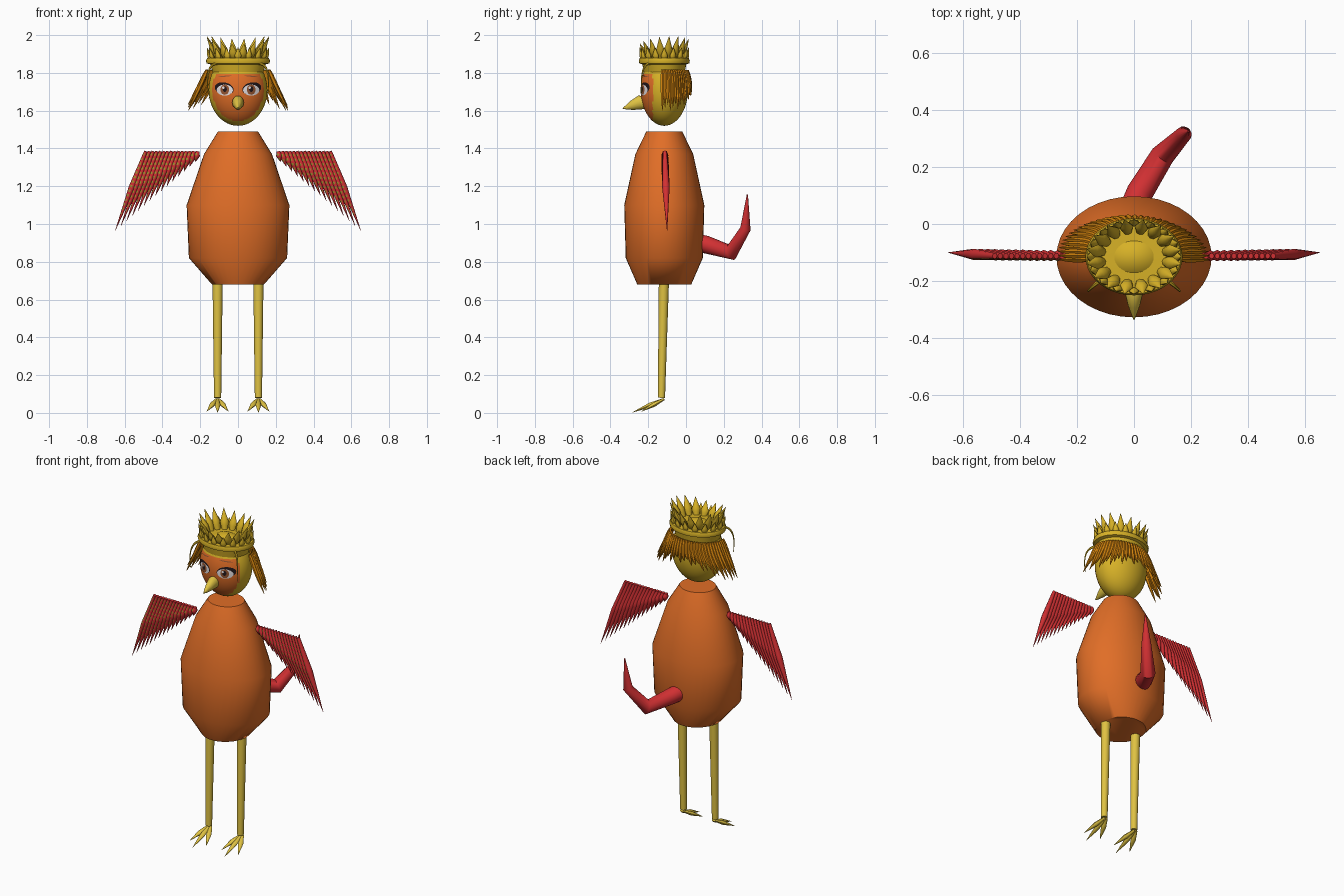
import bpy, bmesh, math
from mathutils import Vector

cube = bpy.data.objects.get("Cube")
if cube:
    bpy.data.objects.remove(cube)


def material(name, r, g, b):
    m = bpy.data.materials.new(name)
    m.use_nodes = True
    m.diffuse_color = (r, g, b, 1)
    m.node_tree.nodes["Principled BSDF"].inputs["Base Color"].default_value = (r, g, b, 1)
    return m


ORANGE = material("body orange", 0.75, 0.155, 0.02)
RED = material("feather red", 0.65, 0.03, 0.033)
GOLD = material("crown gold", 0.68, 0.44, 0.02)
PALE = material("leg yellow", 0.74, 0.54, 0.055)
HAIR = material("hair amber", 0.66, 0.23, 0.004)
OLIVE = material("fleck olive", 0.36, 0.27, 0.03)
WHITE = material("eye white", 0.85, 0.8, 0.82)
BROWN = material("iris brown", 0.3, 0.09, 0.03)
BLACK = material("lash black", 0.015, 0.008, 0.01)

CY = -0.115                      # depth of the figure's axis
HEAD = Vector((0, CY, 1.71))
HR = Vector((0.155, 0.125, 0.19))


def finish(name, bm, *mats):
    bmesh.ops.recalc_face_normals(bm, faces=bm.faces)
    mesh = bpy.data.meshes.new(name)
    bm.to_mesh(mesh)
    bm.free()
    for m in mats:
        mesh.materials.append(m)
    ob = bpy.data.objects.new(name, mesh)
    bpy.context.collection.objects.link(ob)
    bpy.ops.object.select_all(action='DESELECT')
    ob.select_set(True)
    bpy.context.view_layer.objects.active = ob
    bpy.ops.object.shade_smooth_by_angle(angle=0.9)
    return ob


def loft(bm, rings, rule=None):
    """Skin a list of closed rings of points and cap both ends."""
    vs = [[bm.verts.new(p) for p in ring] for ring in rings]
    n = len(vs[0])
    for i in range(len(vs) - 1):
        for k in range(n):
            j = (k + 1) % n
            f = bm.faces.new((vs[i][k], vs[i][j], vs[i + 1][j], vs[i + 1][k]))
            if rule:
                f.material_index = rule(i, k)
    bm.faces.new(vs[0])
    bm.faces.new(vs[-1])


def oval(rx, ry, z, n=40):
    return [Vector((rx * math.cos(a), CY + ry * math.sin(a), z))
            for a in (math.tau * k / n for k in range(n))]


def tube(bm, pts, radii, sides=8, flat=1.0, ref=(0, 1, 0), rule=None):
    """Tapered tube through pts; flat scales the radius along ref."""
    pts = [Vector(p) for p in pts]
    rings = []
    for i, p in enumerate(pts):
        t = (pts[min(i + 1, len(pts) - 1)] - pts[max(i - 1, 0)]).normalized()
        u = t.cross(Vector(ref)).normalized()
        v = u.cross(t)
        rings.append([p + u * radii[i] * math.cos(a) + v * radii[i] * flat * math.sin(a)
                      for a in (math.tau * k / sides for k in range(sides))])
    loft(bm, rings, rule)


def leaf(bm, a, b, r, peak=0.4, n=7, **kw):
    """Spindle from a to b, widest at peak."""
    a, b = Vector(a), Vector(b)
    ts = [i / n for i in range(n + 1)]
    radii = [r * (0.5 + 0.5 * t / peak if t < peak else (1 - t) / (1 - peak)) + 0.0008 for t in ts]
    tube(bm, [a.lerp(b, t) for t in ts], radii, **kw)


def bend(a, b, c, n=8):
    """Points of a quadratic curve."""
    a, b, c = Vector(a), Vector(b), Vector(c)
    return [a.lerp(b, i / n).lerp(b.lerp(c, i / n), i / n) for i in range(n + 1)]


# Body
bm = bmesh.new()
loft(bm, [oval(*r) for r in ((0.138, 0.143, 0.68), (0.26, 0.204, 0.82), (0.272, 0.212, 1.10),
                             (0.18, 0.153, 1.37), (0.106, 0.095, 1.49))])
finish("body", bm, ORANGE)

# Head with an orange face at the front
bm = bmesh.new()
bmesh.ops.create_uvsphere(bm, u_segments=64, v_segments=48, radius=1)
for v in bm.verts:
    v.co = HEAD + v.co * HR
for f in bm.faces:
    c = f.calc_center_median()
    f.material_index = int(c.y < -0.176 and c.z < 1.795)
finish("head", bm, GOLD, ORANGE)

# Beak
bm = bmesh.new()
tube(bm, [(0, -0.215, 1.645), (0, -0.245, 1.643), (0, -0.285, 1.628), (0, -0.315, 1.617), (0, -0.337, 1.612)],
     [0.028, 0.031, 0.021, 0.01, 0.001], sides=16, flat=1.2, ref=(0, 0, 1))
finish("beak", bm, PALE)


def face_plate(name, x, z, rx, rz, lift, mat, tilt=0.0):
    """Thin oval plate that follows the curve of the face."""
    bm = bmesh.new()
    rings = []
    for s in (1, 0.7, 0.4, 0.05):
        ring = []
        for k in range(24):
            a = math.tau * k / 24
            px = x + s * rx * math.cos(a)
            pz = z + s * rz * math.sin(a) + tilt * (px - x)
            d = 1 - (px / HR.x) ** 2 - ((pz - HEAD.z) / HR.z) ** 2
            ring.append((px, CY - HR.y * math.sqrt(max(d, 0)) - lift, pz))
        rings.append(ring)
    loft(bm, rings)
    bm.faces.ensure_lookup_table()
    bmesh.ops.delete(bm, geom=[bm.faces[-2]], context='FACES_ONLY')
    finish(name, bm, mat)


# Eyes and brows
for side, s in (("left", 1), ("right", -1)):
    x = 0.07 * s
    face_plate(side + "_lash", x + 0.003 * s, 1.717, 0.05, 0.033, 0.002, BLACK, 0.12 * s)
    face_plate(side + "_eye_white", x, 1.709, 0.043, 0.029, 0.0035, WHITE)
    face_plate(side + "_iris", x, 1.711, 0.023, 0.027, 0.005, BROWN)
    face_plate(side + "_pupil", x, 1.714, 0.011, 0.015, 0.0065, BLACK)
    face_plate(side + "_glint", x - 0.008, 1.722, 0.006, 0.007, 0.008, WHITE)
    face_plate(side + "_brow", x, 1.782, 0.036, 0.003, 0.003, BROWN, -0.1 * s)

# Crown: headband, rim and two rows of petals
bm = bmesh.new()
loft(bm, [oval(*r) for r in ((0.134, 0.108, 1.80), (0.146, 0.116, 1.845), (0.166, 0.132, 1.85),
                             (0.17, 0.135, 1.864), (0.164, 0.13, 1.878), (0.12, 0.1, 1.88))])
finish("crown_band", bm, GOLD)
bm = bmesh.new()
COUNT = 16
for k in range(COUNT):
    a = math.tau * (k + 0.5) / COUNT
    c, s = math.cos(a), math.sin(a)
    out = (c, s, 0)
    top = 1.962 + 0.03 * abs(c) + 0.012 * s
    leaf(bm, (0.105 * c, CY + 0.085 * s, 1.865), (0.168 * c, CY + 0.132 * s, top),
         0.024, flat=0.7, ref=out)
    a += math.pi / COUNT
    c, s = math.cos(a), math.sin(a)
    leaf(bm, (0.14 * c, CY + 0.112 * s, 1.86), (0.165 * c, CY + 0.13 * s, 1.935),
         0.018, flat=0.7, ref=(c, s, 0))
finish("crown_petals", bm, GOLD)

# Two thin locks hanging from the front of the crown
bm = bmesh.new()
for s in (1, -1):
    pts = bend((0.11 * s, -0.19, 1.85), (0.175 * s, -0.245, 1.85), (0.158 * s, -0.235, 1.69))
    tube(bm, pts, [0.008 - 0.0008 * i for i in range(9)], sides=6)
finish("front_locks", bm, GOLD)

# Hair strands around the sides and back
bm = bmesh.new()
STRANDS = 34
for k in range(STRANDS):
    a = math.radians(-4 + 188 * k / (STRANDS - 1))
    c, s = math.cos(a), math.sin(a)
    tip_z = 1.60 + 0.08 * max(s, 0) ** 3 + 0.015 * (k % 3)
    pts = bend((0.165 * c, CY + 0.122 * s, 1.815),
               (0.20 * c, CY + 0.14 * s, 1.73),
               (0.265 * c - 0.02 * s, CY + 0.142 * s, tip_z))
    tube(bm, pts, [0.007, 0.011, 0.012, 0.012, 0.011, 0.01, 0.008, 0.005, 0.001], sides=6, ref=(-s, c, 0))
finish("hair", bm, HAIR)

# Wings: fans of feathers with small flecks on the front
FEATHERS = 15
for side, s in (("left", 1), ("right", -1)):
    bm = bmesh.new()
    for k in range(FEATHERS):
        t = k / (FEATHERS - 1)
        a = Vector((s * (0.213 + 0.275 * t), -0.112, 1.385))
        b = Vector((s * (0.225 + 0.425 * t), -0.112 + 0.012 * t, 1.33 - 0.365 * t))
        n = max(5, round((a - b).length / 0.013))
        fleck = lambda i, j, n=n: int(i % 2 == 1 and j == 5 and i < n * 0.8)
        leaf(bm, a, b, 0.0165, peak=0.45, n=n, flat=1.15, rule=fleck)
    finish(side + "_wing", bm, RED, OLIVE)

# Tail
bm = bmesh.new()
tube(bm, [(0, 0.06, 0.9), (0.02, 0.11, 0.89), (0.1, 0.24, 0.85), (0.175, 0.315, 0.975), (0.19, 0.325, 1.157)],
     [0.048, 0.047, 0.042, 0.028, 0.003], sides=16, ref=(1, -0.5, 0))
finish("tail", bm, RED)

# Legs and feet
for side, s in (("left", 1), ("right", -1)):
    x = 0.108 * s
    bm = bmesh.new()
    tube(bm, [(x, -0.117, 0.7), (x, -0.13, 0.08)], [0.027, 0.019], sides=16)
    finish(side + "_leg", bm, PALE)
    bm = bmesh.new()
    for dx, y, z in ((-0.057, -0.235, 0.008), (0, -0.285, 0.002), (0.057, -0.235, 0.008)):
        leaf(bm, (x + dx * 0.1, -0.118, 0.072), (x + dx, y, z), 0.0145, peak=0.45, ref=(0, 0, 1), flat=0.8)
    finish(side + "_foot", bm, PALE)
